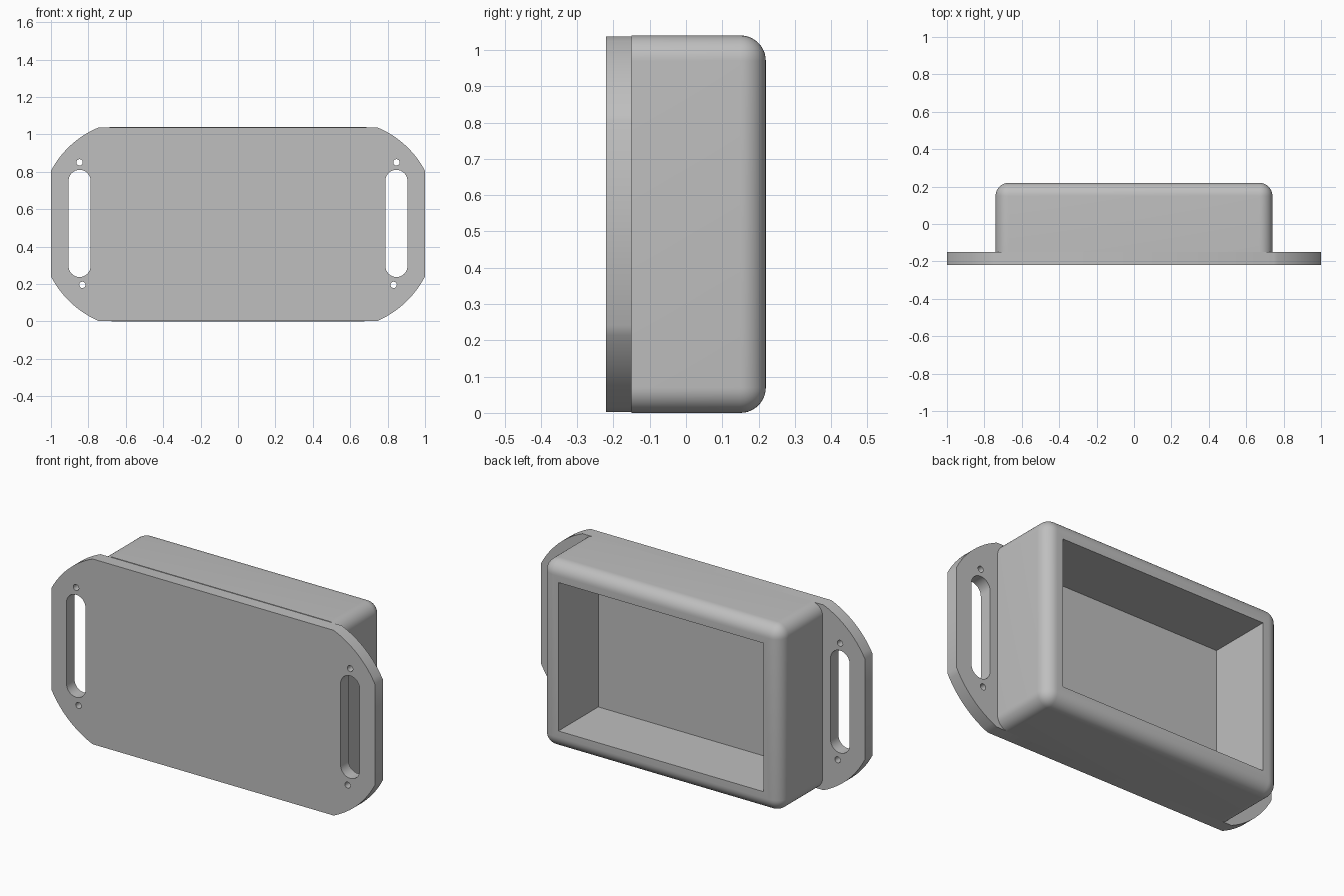
import bpy, bmesh, math
from mathutils import Vector

cube = bpy.data.objects.get("Cube")
if cube:
    bpy.data.objects.remove(cube, do_unlink=True)

GREY = (0.52, 0.52, 0.52, 1)
grey = bpy.data.materials.new("light grey plastic")
grey.use_nodes = True
grey.diffuse_color = GREY
grey.node_tree.nodes["Principled BSDF"].inputs["Base Color"].default_value = GREY

HEIGHT = 1.04
MID = HEIGHT / 2
FRONT, STEP, BACK = -0.22, -0.15, 0.22


def finish(obj):
    """Select the part, give it the colour and smooth its round faces."""
    bpy.ops.object.select_all(action='DESELECT')
    obj.select_set(True)
    bpy.context.view_layer.objects.active = obj
    if obj.type == 'CURVE':
        bpy.ops.object.convert(target='MESH')
        bpy.ops.object.transform_apply(location=True, rotation=True, scale=True)
        obj = bpy.context.object
    obj.data.materials.clear()
    obj.data.materials.append(grey)
    bpy.ops.object.shade_smooth_by_angle(angle=math.radians(30))


def arc(cx, cz, r, start, end, n):
    return [(cx + r * math.cos(math.radians(start + (end - start) * i / n)),
             cz + r * math.sin(math.radians(start + (end - start) * i / n)))
            for i in range(n + 1)]


def bulge(a, b, sag, n=12):
    """Points of a shallow arc from a to b, bowed to the right of travel."""
    a, b = Vector(a), Vector(b)
    half = (b - a).length / 2
    r = (half ** 2 + sag ** 2) / (2 * sag)
    d = (b - a).normalized()
    out = Vector((d.y, -d.x))
    centre = (a + b) / 2 - out * (r - sag)
    sweep = math.asin(half / r)
    return [tuple(centre + out * r * math.cos(t) + d * r * math.sin(t))
            for t in (sweep * (2 * i / n - 1) for i in range(n + 1))]


# Flange plate: outline with bowed corners, two slots and four screw holes
low, high = 0.002, 1.037
right_side = bulge((0.745, low), (1, 0.24), 0.03) + bulge((1, 0.805), (0.745, high), 0.03)
loops = [right_side + [(-x, z) for x, z in reversed(right_side)]]
for side in (-1, 1):
    x, r = side * 0.847, 0.059
    loops.append(arc(x, 0.81 - r, r, 0, 180, 16) + arc(x, 0.237 + r, r, 180, 360, 16))
    loops.append(arc(x, 0.85, 0.017, 0, 345, 23))
    loops.append(arc(side * 0.832, 0.195, 0.017, 0, 345, 23))

curve = bpy.data.curves.new("flange_plate", 'CURVE')
curve.dimensions = '2D'
curve.fill_mode = 'BOTH'
curve.extrude = (STEP - FRONT) / 2
for pts in loops:
    spline = curve.splines.new('POLY')
    spline.points.add(len(pts) - 1)
    for p, (x, z) in zip(spline.points, pts):
        p.co = (x, z, 0, 1)
    spline.use_cyclic_u = True
plate = bpy.data.objects.new("flange_plate", curve)
plate.rotation_euler.x = math.pi / 2
plate.location.y = (FRONT + STEP) / 2
bpy.context.collection.objects.link(plate)
finish(plate)

# Housing: box with rounded depth and back edges, hollowed from the back
bm = bmesh.new()
bmesh.ops.create_cube(bm, size=1)
bmesh.ops.scale(bm, vec=(1.48, BACK - STEP, HEIGHT), verts=bm.verts)
bmesh.ops.translate(bm, vec=(0, (BACK + STEP) / 2, MID), verts=bm.verts)
edges = [e for e in bm.edges if any(v.co.y > 0 for v in e.verts)]
bmesh.ops.bevel(bm, geom=edges, offset=0.07, segments=10, profile=0.5,
                affect='EDGES', clamp_overlap=True)
bm.normal_update()
back = max((f for f in bm.faces if f.normal.y > 0.99), key=lambda f: f.calc_area())
bmesh.ops.inset_region(bm, faces=[back], thickness=0.05)
pocket = bmesh.ops.extrude_face_region(bm, geom=[back])
bmesh.ops.translate(bm, vec=(0, -0.352, 0),
                    verts=[v for v in pocket["geom"] if isinstance(v, bmesh.types.BMVert)])
if back.is_valid:
    bmesh.ops.delete(bm, geom=[back], context='FACES_ONLY')
bmesh.ops.recalc_face_normals(bm, faces=bm.faces)
mesh = bpy.data.meshes.new("housing")
bm.to_mesh(mesh)
bm.free()
housing = bpy.data.objects.new("housing", mesh)
bpy.context.collection.objects.link(housing)
finish(housing)
